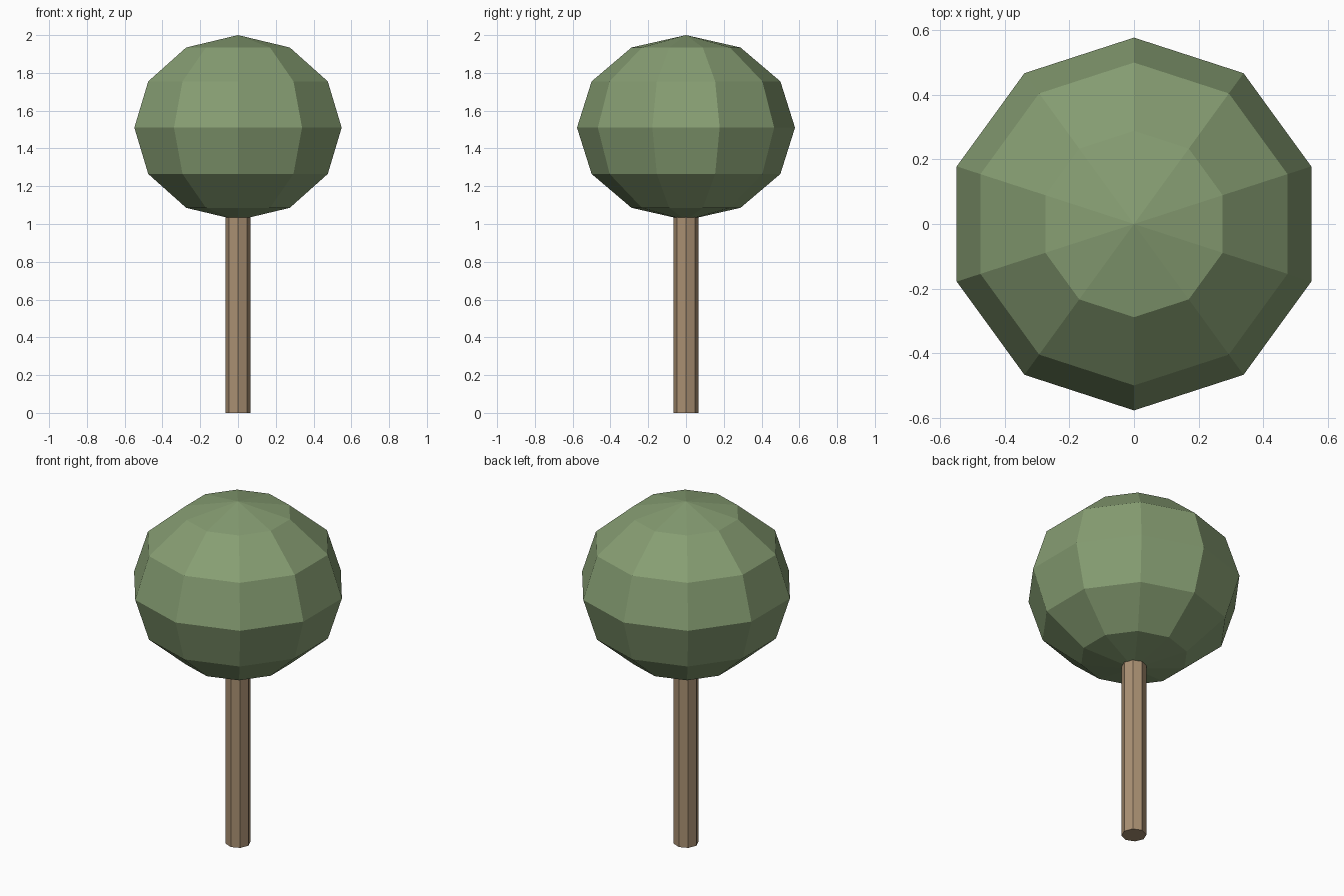
import bpy

if "Cube" in bpy.data.objects:
    bpy.data.objects.remove(bpy.data.objects["Cube"])

def colour(obj, name, rgba):
    mat = bpy.data.materials.new(name)
    mat.diffuse_color = rgba
    mat.use_nodes = True
    mat.node_tree.nodes["Principled BSDF"].inputs["Base Color"].default_value = mat.diffuse_color
    obj.data.materials.append(mat)

# Trunk: eight-sided post, its top sunk into the foliage
TRUNK_TOP = 1.08
bpy.ops.mesh.primitive_cylinder_add(vertices=8, radius=0.067, depth=TRUNK_TOP,
                                    location=(0, 0, TRUNK_TOP / 2))
trunk = bpy.context.object
trunk.name = "trunk"
colour(trunk, "bark", (0.40, 0.28, 0.17, 1))

# Foliage: faceted ball, slightly squashed
bpy.ops.mesh.primitive_uv_sphere_add(segments=10, ring_count=6, radius=1,
                                     location=(0, 0, 1.51))
foliage = bpy.context.object
foliage.name = "foliage"
foliage.scale = (0.577, 0.577, 0.49)
bpy.ops.object.transform_apply(location=False, rotation=False, scale=True)
colour(foliage, "leaves", (0.24, 0.34, 0.17, 1))
